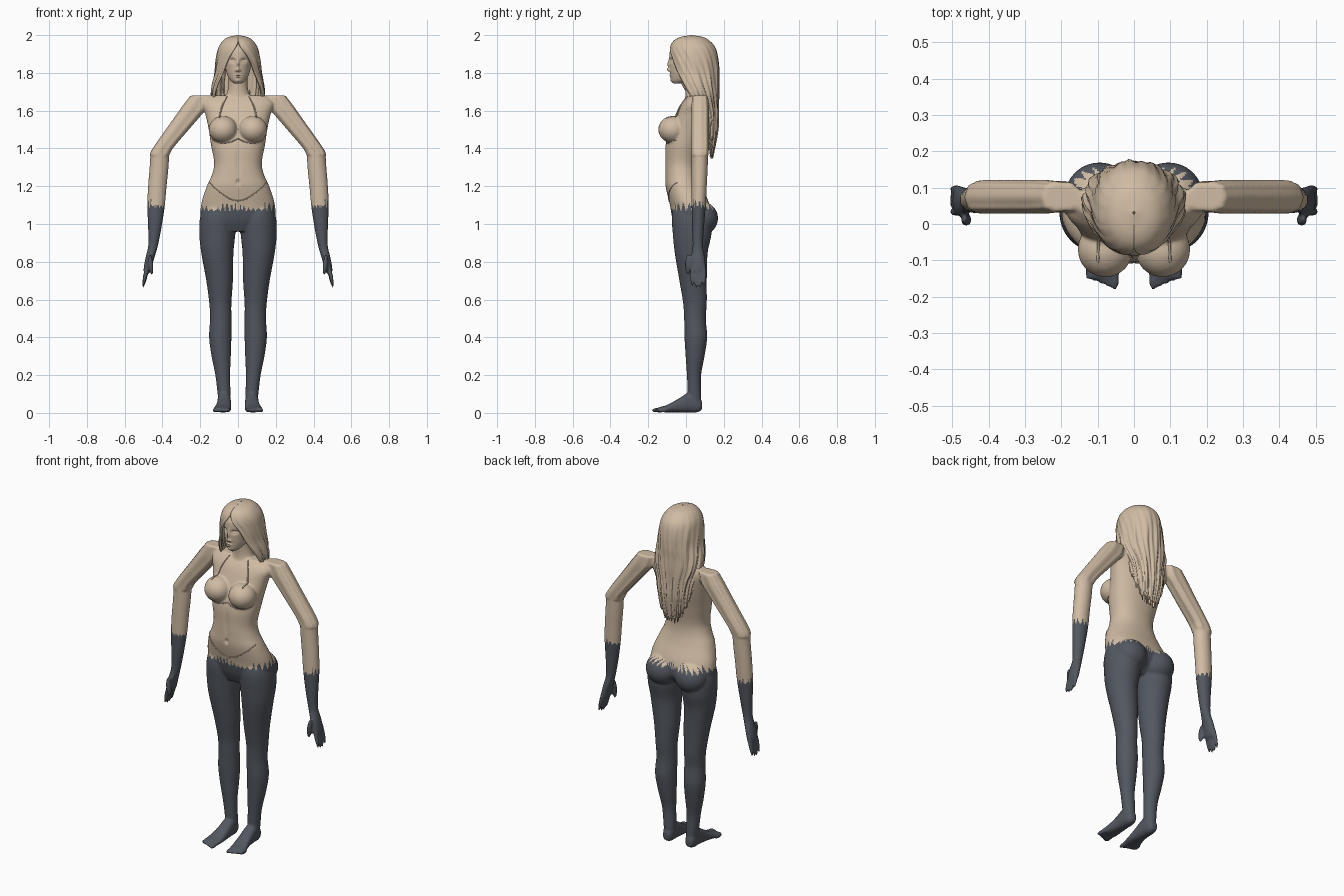
import bpy, bmesh, math, random
from mathutils import Matrix, Vector
from mathutils.bvhtree import BVHTree

if "Cube" in bpy.data.objects:
    bpy.data.objects.remove(bpy.data.objects["Cube"])
random.seed(4)


def material(name, rgb):
    m = bpy.data.materials.new(name)
    m.use_nodes = True
    m.diffuse_color = (*rgb, 1)
    bsdf = m.node_tree.nodes["Principled BSDF"]
    bsdf.inputs["Base Color"].default_value = (*rgb, 1)
    bsdf.inputs["Roughness"].default_value = .8
    return m


SKIN = material("beige", (.63, .50, .37))
DARK = material("slate", (.085, .095, .115))


def sample(rows, key):
    """Smooth interpolation of table rows by their first column."""
    k = 0
    while k < len(rows) - 2 and key > rows[k + 1][0]:
        k += 1
    a, b = rows[k], rows[k + 1]
    before, after = rows[max(k - 1, 0)], rows[min(k + 2, len(rows) - 1)]
    h = b[0] - a[0]
    f = (key - a[0]) / h
    out = []
    for i in range(1, len(a)):
        ma = (b[i] - before[i]) / (b[0] - before[0]) * h
        mb = (after[i] - a[i]) / (after[0] - a[0]) * h
        d = b[i] - a[i]
        out.append(a[i] + f * (ma + f * (3 * d - 2 * ma - mb + f * (ma + mb - 2 * d))))
    return out


def loft(bm, rows, step=.015, sides=48, along="z", power=1, ridge=0):
    """Skin rounded sections given as (key, low, high, low, high)."""
    rows = sorted(rows)
    n = max(4, int((rows[-1][0] - rows[0][0]) / step))
    rings = []
    for i in range(n + 1):
        key = rows[0][0] + (rows[-1][0] - rows[0][0]) * i / n
        a0, a1, b0, b1 = sample(rows, key)
        ring = []
        for j in range(sides):
            t = math.tau * j / sides
            c, s = math.cos(t), math.sin(t)
            r = 1 + ridge * math.cos(9 * t)
            u = (a0 + a1) / 2 + (a1 - a0) / 2 * r * math.copysign(abs(c) ** power, c)
            v = (b0 + b1) / 2 + (b1 - b0) / 2 * r * math.copysign(abs(s) ** power, s)
            ring.append(bm.verts.new((u, v, key) if along == "z" else (u, key, v)))
        rings.append(ring)
    faces = [bm.faces.new((p[j - 1], p[j], q[j], q[j - 1]))
             for p, q in zip(rings, rings[1:]) for j in range(sides)]
    faces += [bm.faces.new(rings[0]), bm.faces.new(rings[-1])]
    bmesh.ops.recalc_face_normals(bm, faces=faces)


def blob(bm, center, radii, tilt=0):
    m = Matrix.Translation(center) @ Matrix.Rotation(tilt, 4, "Y") @ Matrix.Diagonal((*radii, 1))
    bmesh.ops.create_uvsphere(bm, u_segments=24, v_segments=16, radius=1, matrix=m)


def finish(bm, name, mats):
    me = bpy.data.meshes.new(name)
    bm.to_mesh(me)
    bm.free()
    for m in mats:
        me.materials.append(m)
    ob = bpy.data.objects.new(name, me)
    bpy.context.collection.objects.link(ob)
    me.polygons.foreach_set("use_smooth", [True] * len(me.polygons))
    return ob


def bake(ob):
    """Replace the mesh by its modified result."""
    ev = ob.evaluated_get(bpy.context.evaluated_depsgraph_get())
    ob.data = bpy.data.meshes.new_from_object(ev)
    ob.modifiers.clear()
    ob.data.polygons.foreach_set("use_smooth", [True] * len(ob.data.polygons))


def push(ob, dents):
    """Soft dents and bumps on the front, mirrored in x."""
    for v in ob.data.vertices:
        if v.co.y < 0:
            x, z = abs(v.co.x), v.co.z
            v.co.y += sum(d * math.exp(-((x - cx) / sx) ** 2 - ((z - cz) / sz) ** 2)
                          for cx, cz, sx, sz, d in dents)


# Left half of the body: leg, foot, arm, hand
bm = bmesh.new()
loft(bm, [(1.12, .02, .17, -.06, .08), (1.04, .01, .2, -.075, .13), (.95, .014, .205, -.07, .135),
          (.85, .024, .195, -.06, .115), (.7, .027, .168, -.035, .11), (.58, .035, .152, -.015, .11),
          (.5, .035, .148, -.01, .105), (.4, .035, .153, -.008, .112), (.3, .038, .14, -.002, .098),
          (.2, .042, .12, .005, .08), (.1, .04, .108, .01, .08), (.02, .045, .1, .02, .08)])
loft(bm, [(-.15, .042, .134, .004, .028), (-.1, .036, .127, .003, .042), (-.04, .036, .113, .003, .075),
          (.02, .038, .108, .003, .11), (.06, .042, .104, .003, .1), (.085, .055, .092, .015, .06)],
     along="y", power=.8)
for i in range(5):
    blob(bm, (.053 + .018 * i, -.152 + .007 * i, .014), (.012 - .001 * i, .03, .012))
blob(bm, (.095, .078, 1.03), (.095, .092, .09))
blob(bm, (.079, -.07, 1.5), (.076, .077, .072))
loft(bm, [(1.68, .15, .25, .035, .115), (1.62, .16, .295, .03, .12), (1.57, .2, .33, .03, .12),
          (1.5, .26, .38, .03, .12), (1.4, .345, .45, .03, .12), (1.365, .363, .466, .03, .118)],
     power=.7, ridge=.05)
loft(bm, [(1.385, .363, .463, .03, .118), (1.3, .368, .468, .03, .115), (1.2, .378, .476, .03, .11),
          (1.1, .387, .48, .03, .105), (.98, .405, .476, .032, .095), (.88, .425, .476, .035, .09),
          (.82, .443, .49, .025, .1), (.76, .46, .5, .022, .104), (.74, .468, .498, .03, .1)])
for i in range(4):
    blob(bm, (.489, .033 + .021 * i, .725 + abs(i - 1.4) * .008), (.011, .0105, .07), -.22)
blob(bm, (.462, .012, .785), (.013, .018, .055), .1)

# Mirror the limbs, then add torso and neck
copy = bmesh.ops.duplicate(bm, geom=bm.verts[:] + bm.edges[:] + bm.faces[:])["geom"]
bmesh.ops.scale(bm, vec=(-1, 1, 1), verts=[g for g in copy if isinstance(g, bmesh.types.BMVert)])
bmesh.ops.reverse_faces(bm, faces=[g for g in copy if isinstance(g, bmesh.types.BMFace)])
torso = [(.96, .08, -.045, .07), (1.02, .185, -.07, .13), (1.1, .195, -.085, .125), (1.2, .165, -.108, .085),
         (1.26, .138, -.11, .068), (1.32, .126, -.11, .066), (1.42, .143, -.108, .085),
         (1.5, .155, -.085, .105), (1.58, .172, -.055, .118), (1.64, .19, -.025, .118), (1.68, .16, .01, .11)]
loft(bm, [(z, -w, w, f, b) for z, w, f, b in torso], sides=72, power=.9)
loft(bm, [(1.64, -.085, .085, -.01, .1), (1.69, -.06, .06, -.002, .095), (1.74, -.05, .05, -.004, .09),
          (1.82, -.052, .052, -.01, .09)])
body = finish(bm, "body", [SKIN, DARK])
remesh = body.modifiers.new("Remesh", "REMESH")
remesh.mode, remesh.voxel_size = "VOXEL", .0062
smooth = body.modifiers.new("Smooth", "SMOOTH")
smooth.factor, smooth.iterations = .5, 4
bake(body)
push(body, [(0, 1.222, .008, .012, .012), (0, 1.32, .012, .08, .005)])

# Ragged top edge of stockings and gloves
teeth = [random.uniform(.01, .055) for _ in range(64)]
for p in body.data.polygons:
    x, y, z = p.center
    arm = abs(x) > .3
    t = (math.atan2(y - .05, abs(x) - .435 if arm else x) / math.tau + .5) * (14 if arm else 38)
    spike = teeth[int(t) % 64] * abs(2 * (t % 1) - 1)
    p.material_index = int(z < (1.085 if arm else 1.068) + spike)

# Thin garment edges laid on the front
tree = BVHTree.FromPolygons([v.co for v in body.data.vertices], [p.vertices[:] for p in body.data.polygons])


def edging(name, rows, radius):
    cu = bpy.data.curves.new(name, "CURVE")
    cu.dimensions, cu.bevel_depth, cu.bevel_resolution = "3D", radius, 1
    cu.materials.append(SKIN)
    for side in (-1, 1):
        pts = []
        for i in range(25):
            key = rows[0][0] + (rows[-1][0] - rows[0][0]) * i / 24
            x, z = sample(rows, key)
            hit = tree.ray_cast(Vector((side * x, -1, z)), Vector((0, 1, 0)))[0]
            if hit:
                pts.append(hit)
        sp = cu.splines.new("POLY")
        sp.points.add(len(pts) - 1)
        for p, co in zip(sp.points, pts):
            p.co = (*co, 1)
    bpy.context.collection.objects.link(bpy.data.objects.new(name, cu))


edging("brief_edge", [(0, 0, 1.122), (1, .05, 1.137), (2, .12, 1.187), (3, .15, 1.22)], .003)
edging("top_lower_edge", [(0, 0, 1.452), (1, .04, 1.434), (2, .09, 1.43), (3, .135, 1.446)], .003)
edging("top_strap", [(0, .1, 1.56), (1, .085, 1.62), (2, .06, 1.675)], .004)

# Head with modelled face
bm = bmesh.new()
loft(bm, [(1.745, -.022, .022, -.066, -.02), (1.76, -.04, .04, -.077, .02), (1.79, -.057, .057, -.082, .06),
          (1.83, -.068, .068, -.086, .1), (1.88, -.077, .077, -.088, .13), (1.93, -.077, .077, -.08, .13),
          (1.97, -.055, .055, -.045, .1), (1.985, -.02, .02, 0, .05)], step=.0025, sides=140)
head = finish(bm, "head", [SKIN])
push(head, [(.03, 1.865, .015, .011, .014), (.03, 1.862, .009, .005, -.007), (0, 1.845, .007, .024, -.011),
            (0, 1.817, .01, .009, -.014), (.01, 1.812, .006, .005, -.006), (0, 1.789, .017, .004, -.006),
            (0, 1.778, .014, .004, -.006), (0, 1.757, .015, .01, -.005)])

# Long centre-parted hair: key, centre y, half width, half depth, face opening angle
hair_rows = sorted([(2, .03, .004, .004, 0), (1.99, .03, .05, .06, 0), (1.97, .03, .08, .095, 0),
                    (1.935, .035, .103, .12, .15), (1.88, .04, .115, .13, .5), (1.8, .045, .123, .13, .8),
                    (1.74, .05, .136, .122, 1), (1.68, .06, .14, .112, 1.2), (1.6, .07, .125, .1, 1.5),
                    (1.5, .08, .112, .088, 1.6), (1.36, .08, .085, .065, 1.65)])
bm = bmesh.new()
COLS, ROWS = 150, 90
grid = []
for i in range(COLS + 1):
    t = 2 * i / COLS - 1
    lock = random.uniform(-.012, .012)
    end = 1.38 + .27 * abs(t) ** 3 + .03 * math.sin(i * .9) * math.sin(i * .23) + random.uniform(-.012, .012)
    col = []
    for j in range(ROWS + 1):
        z = 2 - (2 - end) * (j / ROWS) ** 1.5
        cy, rx, ry, gap = sample(hair_rows, z)
        a = t * (math.pi - max(gap, 0))
        depth = min(1, (2 - z) * 4)
        wave = 1 + depth * (lock + .025 * math.sin(26 * t + 9 * z) + .02 * math.sin(57 * t - 12 * z))
        col.append(bm.verts.new((rx * wave * math.sin(a), cy + ry * wave * math.cos(a), z)))
    grid.append(col)
for p, q in zip(grid, grid[1:]):
    for j in range(ROWS):
        bm.faces.new((p[j], p[j + 1], q[j + 1], q[j]))
bm.normal_update()
if sum(f.normal.y * (f.calc_center_median().y - .05) for f in bm.faces) < 0:
    bmesh.ops.reverse_faces(bm, faces=bm.faces[:])
hair = finish(bm, "hair", [SKIN])
solid = hair.modifiers.new("Solidify", "SOLIDIFY")
solid.thickness, solid.offset = .012, -1
bake(hair)
